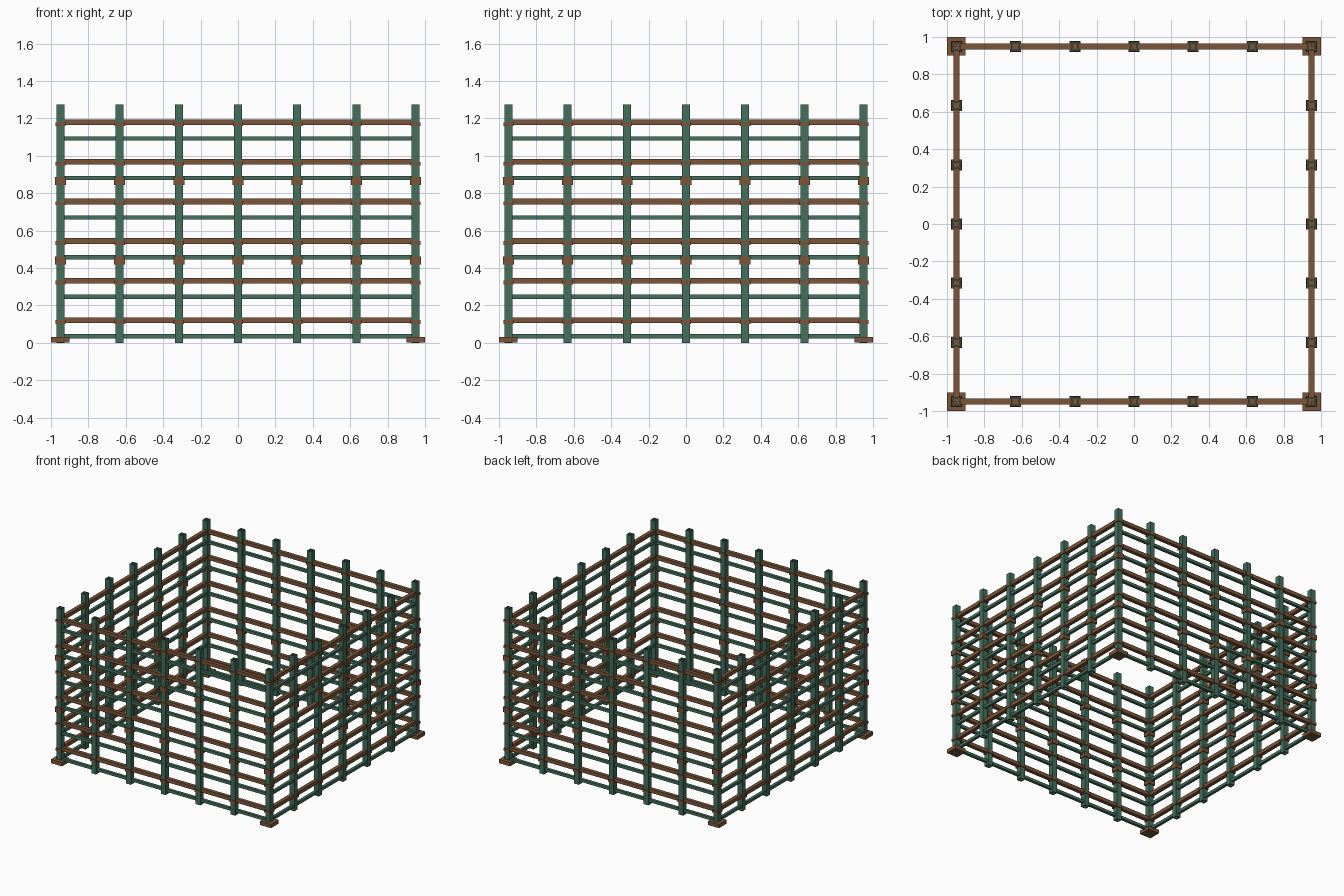
import bpy, bmesh, math
from mathutils import Matrix, Vector

if "Cube" in bpy.data.objects:
    bpy.data.objects.remove(bpy.data.objects["Cube"])


def material(name, rgb):
    m = bpy.data.materials.new(name)
    m.diffuse_color = (*rgb, 1)
    m.use_nodes = True
    m.node_tree.nodes["Principled BSDF"].inputs["Base Color"].default_value = m.diffuse_color
    return m


GREEN = material("green paint", (0.058, 0.160, 0.108))
BROWN = material("rusty brown", (0.200, 0.090, 0.040))

EDGE = 0.949           # centre line of the walls
STEP = EDGE / 3        # post spacing
PITCH = 0.2115         # vertical spacing of each rail set
HEIGHT = 1.273


def finish(name, bm, mat):
    me = bpy.data.meshes.new(name)
    bm.to_mesh(me)
    bm.free()
    me.materials.append(mat)
    ob = bpy.data.objects.new(name, me)
    bpy.context.collection.objects.link(ob)


def add_box(bm, centre, size):
    mat = Matrix.Translation(centre) @ Matrix.Diagonal((*size, 1))
    bmesh.ops.create_cube(bm, size=1, matrix=mat)


def add_tube(bm, x, y, z0, z1, outer, inner):
    """Open square tube with wall thickness."""
    corners = [(-1, -1), (1, -1), (1, 1), (-1, 1)]
    ring = lambda w, z: [bm.verts.new((x + a * w / 2, y + b * w / 2, z)) for a, b in corners]
    rings = [ring(outer, z0), ring(outer, z1), ring(inner, z1), ring(inner, z0)]
    for r in range(4):
        a, b = rings[r], rings[(r + 1) % 4]
        for i in range(4):
            j = (i + 1) % 4
            bm.faces.new((a[i], a[j], b[j], b[i]))


# Post positions around the square
spots = [(i * STEP, j * STEP) for i in range(-3, 4) for j in range(-3, 4)
         if max(abs(i), abs(j)) == 3]

# Hollow posts
bm = bmesh.new()
for x, y in spots:
    add_tube(bm, x, y, 0, HEIGHT, 0.043, 0.027)
finish("posts", bm, GREEN)


# Horizontal rails on all four walls
def rails(name, z_first, thick, mat):
    bm = bmesh.new()
    for k in range(6):
        z = z_first + k * PITCH
        for s in (-1, 1):
            add_box(bm, (0, s * EDGE, z), (2 * EDGE, thick, thick))
            add_box(bm, (s * EDGE, 0, z), (thick, 2 * EDGE, thick))
    finish(name, bm, mat)


rails("green_rails", 0.035, 0.023, GREEN)
rails("brown_rails", 0.121, 0.030, BROWN)

# Thin clamps under each brown rail
bm = bmesh.new()
for x, y in spots:
    for k in range(6):
        z = 0.111 + k * PITCH
        add_tube(bm, x, y, z - 0.010, z + 0.010, 0.055, 0.041)
finish("rail_clamps", bm, BROWN)

# Tall sleeves joining the post sections
bm = bmesh.new()
for x, y in spots:
    for z in (0.440, 0.864):
        add_tube(bm, x, y, z - 0.021, z + 0.021, 0.058, 0.041)
finish("post_sleeves", bm, BROWN)

# Corner base plates
bm = bmesh.new()
for sx in (-1, 1):
    for sy in (-1, 1):
        add_box(bm, (sx * 0.95, sy * 0.95, 0.0165), (0.1, 0.1, 0.031))
finish("base_plates", bm, BROWN)
